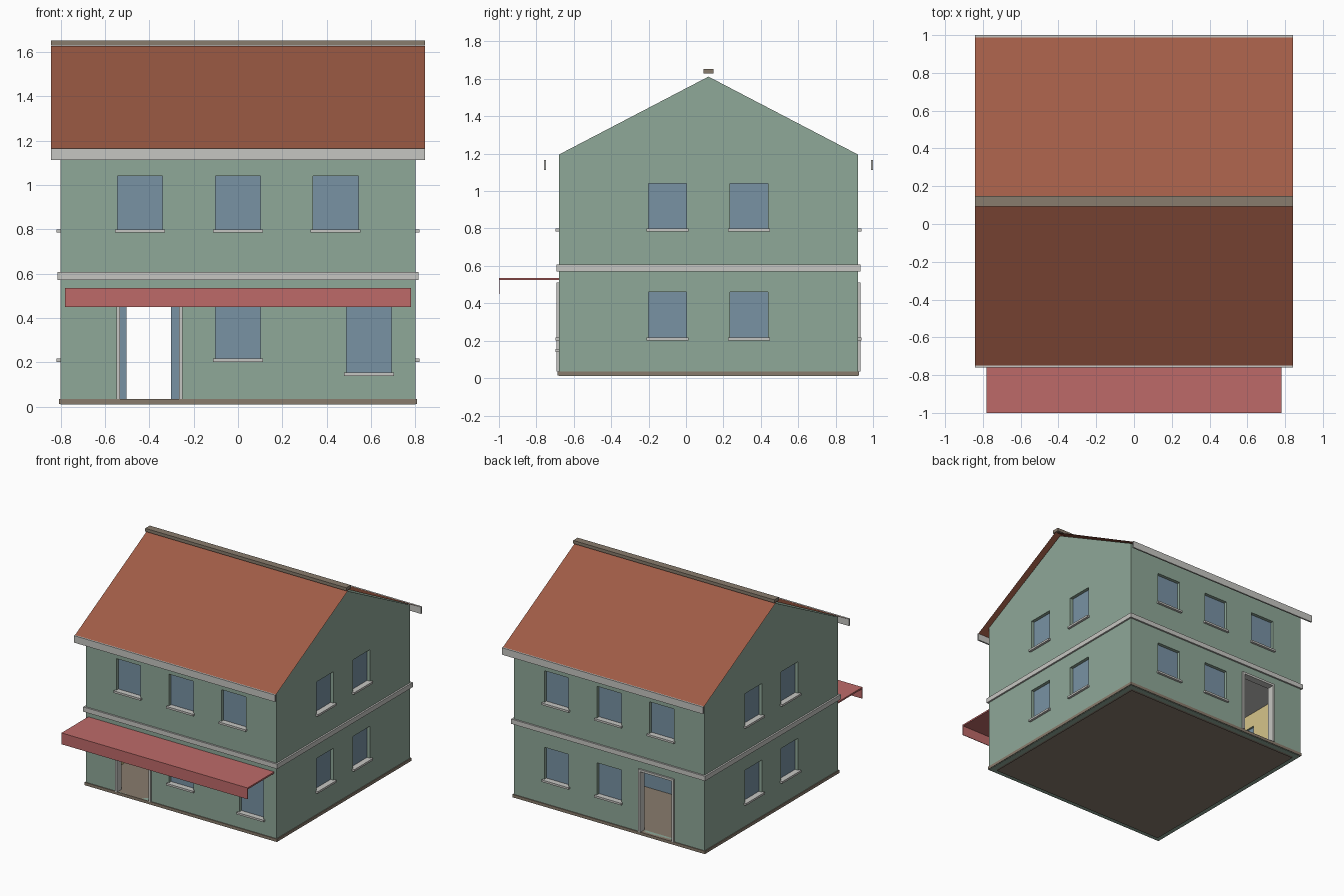
import bpy, bmesh, math
from mathutils import Matrix

cube = bpy.data.objects.get("Cube")
if cube:
    bpy.data.objects.remove(cube)


def material(name, r, g, b):
    rgb = [(c / 255 / 12.92 if c < 11 else ((c / 255 + 0.055) / 1.055) ** 2.4) for c in (r, g, b)]
    m = bpy.data.materials.new(name)
    m.use_nodes = True
    m.diffuse_color = (*rgb, 1)
    m.node_tree.nodes["Principled BSDF"].inputs["Base Color"].default_value = (*rgb, 1)
    return m


PLASTER = material("sage plaster", 143, 168, 152)
ROOF = material("terracotta tile", 160, 92, 70)
TRIM = material("pale grey trim", 198, 198, 194)
STONE = material("brown stone", 137, 124, 109)
AWNING = material("rose awning", 190, 106, 105)
GLASS = material("blue glass", 120, 146, 164)
CREAM = material("cream interior", 214, 196, 138)

HALF, THICK, MID_Y = 0.8, 0.04, 0.12
FLOOR, EAVE, APEX = 0.035, 1.195, 1.612
CENTRE = Matrix.Translation((0, MID_Y, 0))


def mesh_object(name, bm, mats, frame=Matrix()):
    me = bpy.data.meshes.new(name)
    bm.to_mesh(me)
    bm.free()
    for m in mats:
        me.materials.append(m)
    ob = bpy.data.objects.new(name, me)
    ob.matrix_world = frame
    bpy.context.scene.collection.objects.link(ob)
    return ob


def box(name, xs, ys, zs, mat, frame=Matrix()):
    bm = bmesh.new()
    bmesh.ops.create_cube(bm, size=1)
    for v in bm.verts:
        for i, (lo, hi) in enumerate((xs, ys, zs)):
            v.co[i] = lo if v.co[i] < 0 else hi
    return mesh_object(name, bm, [mat], frame)


def quad(name, points, mat, frame=Matrix()):
    bm = bmesh.new()
    bm.faces.new([bm.verts.new(p) for p in points])
    return mesh_object(name, bm, [mat], frame)


def wall(name, angle, half, windows, door=None):
    """One wall in its own frame, facing local -y, with openings, glass and trim."""
    frame = CENTRE @ Matrix.Rotation(math.radians(angle), 4, "Z")
    holes = [(u - 0.102, u + 0.102, lo, hi) for u, lo, hi in windows]
    if door is not None:
        holes.append((door - 0.14, door + 0.14, FLOOR, 0.5))
    us = sorted({-half, half} | {u for h in holes for u in h[:2]})
    zs = sorted({0.01, EAVE} | {z for h in holes for z in h[2:]})
    bm = bmesh.new()
    for a, b in zip(us, us[1:]):
        for c, d in zip(zs, zs[1:]):
            u, z = (a + b) / 2, (c + d) / 2
            if any(h[0] < u < h[1] and h[2] < z < h[3] for h in holes):
                continue
            bm.faces.new([bm.verts.new((p, -HALF, q)) for p, q in ((a, c), (b, c), (b, d), (a, d))])
    bmesh.ops.remove_doubles(bm, verts=bm.verts, dist=1e-5)
    ob = mesh_object(name, bm, [PLASTER, CREAM], frame)
    mod = ob.modifiers.new("thickness", "SOLIDIFY")
    mod.thickness, mod.offset, mod.material_offset = THICK, -1, 1

    # Recessed panes and projecting sills
    for i, (u, lo, hi) in enumerate(windows):
        a, b, y = u - 0.102, u + 0.102, 0.025 - HALF
        quad(f"{name}_pane_{i}", [(a, y, lo), (b, y, lo), (b, y, hi), (a, y, hi)], GLASS, frame)
        box(f"{name}_sill_{i}", (a - 0.011, b + 0.011), (-HALF - 0.018, y), (lo - 0.012, lo + 0.003), TRIM, frame)

    # Door frame
    if door is not None:
        ys = (-HALF - 0.012, THICK - HALF + 0.005)
        for side, s in (("left", -1), ("right", 1)):
            xs = sorted((door + s * 0.133, door + s * 0.149))
            box(f"{name}_door_jamb_{side}", xs, ys, (FLOOR, 0.495), TRIM, frame)
        box(f"{name}_door_head", (door - 0.149, door + 0.149), ys, (0.495, 0.512), TRIM, frame)


# Walls
upper = lambda us: [(u, 0.797, 1.04) for u in us]
ground = lambda us: [(u, 0.214, 0.46) for u in us]
bays, sides = (-0.442, 0, 0.44), (-0.219, 0.217)
wall("front_wall", 0, HALF, upper(bays) + ground([0]) + [(0.59, 0.152, 0.46)], door=-0.399)
wall("back_wall", 180, HALF, upper(bays) + ground(bays[:2]), door=0.399)
wall("right_wall", 90, HALF - THICK, upper(sides) + ground(sides))
wall("left_wall", 270, HALF - THICK, upper(s * -1 for s in sides) + ground(s * -1 for s in sides))

# Gable block under the roof
bm = bmesh.new()
ends = [[bm.verts.new((x, y, z)) for y, z in ((-HALF, EAVE), (HALF, EAVE), (0, APEX))] for x in (-HALF, HALF)]
bm.faces.new(ends[0][::-1])
bm.faces.new(ends[1])
for i in range(3):
    j = (i + 1) % 3
    bm.faces.new((ends[0][i], ends[0][j], ends[1][j], ends[1][i]))
bmesh.ops.recalc_face_normals(bm, faces=bm.faces)
mesh_object("gable_block", bm, [PLASTER], CENTRE)

# Base, floors and inner partition
inner = HALF - THICK
quad("base_underside", [(-inner, -inner, 0), (-inner, inner, 0), (inner, inner, 0), (inner, -inner, 0)], STONE, CENTRE)
box("plinth_outer_floor", (-inner, inner), (-inner, inner), (0.013, FLOOR), STONE, CENTRE)
out = HALF + 0.006
for i in range(4):
    turn = CENTRE @ Matrix.Rotation(i * math.pi / 2, 4, "Z")
    box(f"plinth_{i}", (-out, out), (-out, -inner), (0.013, FLOOR), STONE, turn)
belt = HALF + 0.013
box("floor_belt", (-belt, belt), (-belt, belt), (0.571, 0.607), TRIM, CENTRE)
box("partition_left", (-inner, -0.502), (0.28, 0.3), (FLOOR, 0.571), GLASS)
box("partition_right", (-0.302, inner), (0.28, 0.3), (FLOOR, 0.571), GLASS)

# Roof slopes, eaves boards and ridge cap
W, RUN = 0.843, 0.868
for name, s in (("front", -1), ("back", 1)):
    e = s * RUN
    pts = [(-s * W, e, 1.164), (-s * W, 0, 1.627), (s * W, 0, 1.627), (s * W, e, 1.164)]
    quad(f"{name}_roof_slope", pts[::-1], ROOF, CENTRE)
    box(f"{name}_eaves_board", (-W, W), sorted((e, e + s * 0.012)), (1.112, 1.165), TRIM, CENTRE)
box("ridge_cap", (-W, W), (-0.027, 0.027), (1.628, 1.652), STONE, CENTRE)

# Awning
box("awning_top", (-0.78, 0.78), (-1, -0.68), (0.524, 0.536), AWNING)
box("awning_valance", (-0.78, 0.78), (-1, -0.996), (0.45, 0.524), AWNING)
